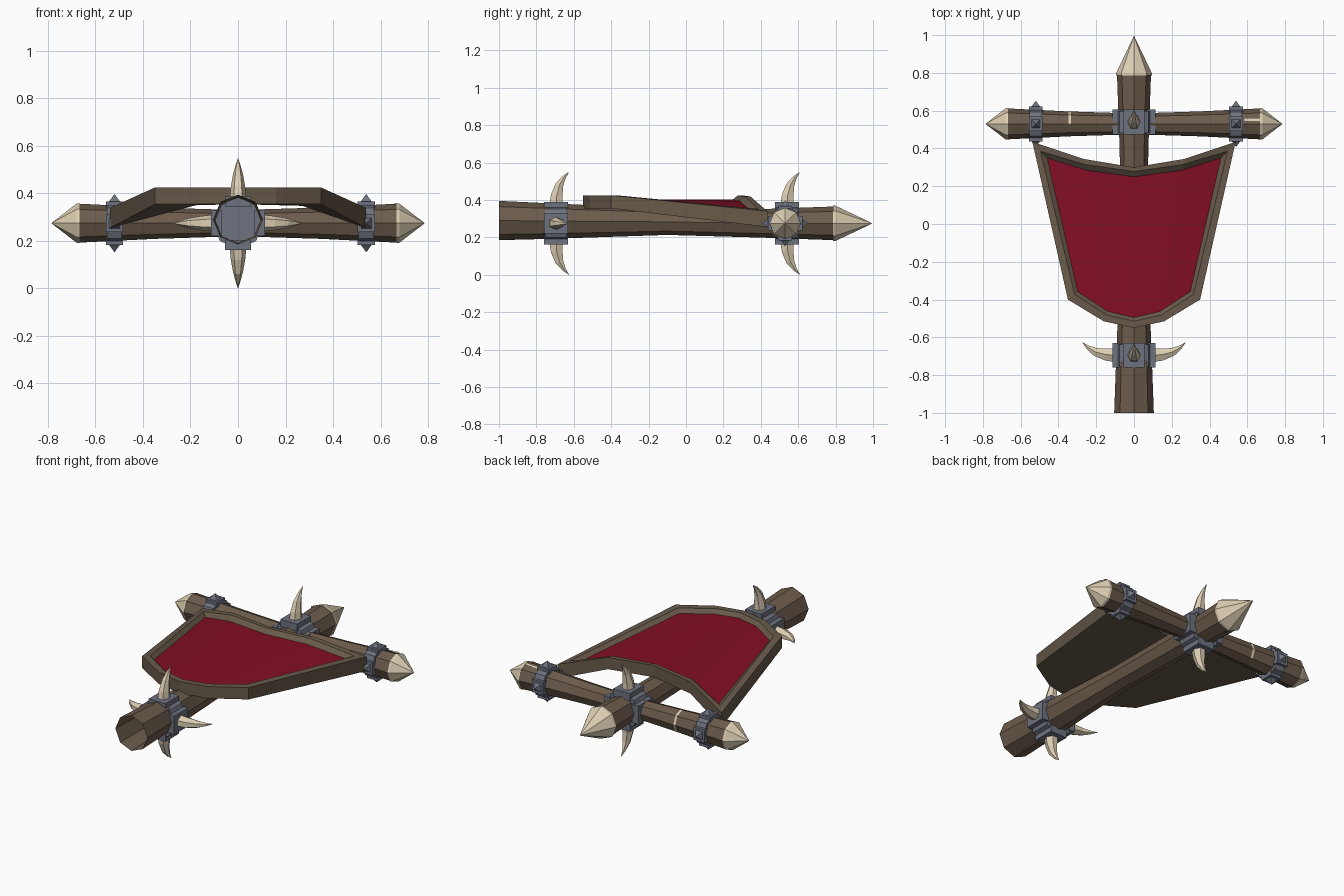
import bpy, math
from mathutils import Vector

if "Cube" in bpy.data.objects:
    bpy.data.objects.remove(bpy.data.objects["Cube"])

def mat(name, c):
    m = bpy.data.materials.new(name)
    m.diffuse_color = (*c, 1)
    m.use_nodes = True
    m.node_tree.nodes["Principled BSDF"].inputs["Base Color"].default_value = m.diffuse_color
    return m

WOOD = mat("brown wood", (0.150, 0.106, 0.072))
FRAME = mat("frame wood", (0.138, 0.102, 0.069))
RED = mat("red cloth", (0.223, 0.0044, 0.017))
METAL = mat("grey metal", (0.155, 0.170, 0.215))
BONE = mat("bone", (0.72, 0.62, 0.45))
X, Y, Z = Vector((1, 0, 0)), Vector((0, 1, 0)), Vector((0, 0, 1))
ZC = 0.275          # height of the pole axis
YB = 0.53           # y of the crossbar

def mesh(name, verts, faces, mats, idx=None):
    me = bpy.data.meshes.new(name)
    me.from_pydata([tuple(v) for v in verts], [], faces)
    for m in mats:
        me.materials.append(m)
    if idx:
        me.polygons.foreach_set("material_index", idx)
    me.update()
    ob = bpy.data.objects.new(name, me)
    bpy.context.collection.objects.link(ob)
    return ob

def tube(name, rings, material, u, w, n=8, cap0=True, cap1=True, arc=None):
    """Skin rings (centre, radius) spanned by u and w; u x w points along the tube."""
    verts, faces = [], []
    for c, r in rings:
        for k in range(n):
            a = 2 * math.pi * k / n
            verts.append(Vector(c) + r * (math.cos(a) * u + math.sin(a) * w))
    for i in range(len(rings) - 1):
        for k in (range(n) if arc is None else arc):
            k2 = (k + 1) % n
            faces.append((i*n + k, i*n + k2, (i+1)*n + k2, (i+1)*n + k))
    if cap0:
        faces.append(tuple(reversed(range(n))))
    if cap1:
        faces.append(tuple(range((len(rings)-1)*n, len(rings)*n)))
    return mesh(name, verts, faces, [material])

def along(axis, c, stations):
    return [(Vector(c) + axis * t, r) for t, r in stations]

def block(name, centre, d, axis, half_w, half_l, inner, outer, material, top=1.0):
    """Plate or pyramid sticking out along d, from inner to outer distance."""
    s = axis.cross(d)
    v = []
    for h, f in ((inner, 1.0), (outer, top)):
        for a, b in ((-1, -1), (1, -1), (1, 1), (-1, 1)):
            v.append(centre + d*h + s*(a*half_w*f) + axis*(b*half_l*f))
    f = [(0, 1, 2, 3), (7, 6, 5, 4)] + [(k, k + 4, (k+1) % 4 + 4, (k+1) % 4) for k in range(4)]
    return mesh(name, v, f, [material])

# Pole: open at the front end, slimmer in the middle, bone tip at the back
pole = tube("pole", [((0, -1, ZC + .015), .105), ((0, -.7, ZC + .012), .094),
                     ((0, -.1, ZC + .008), .07), ((0, .4, ZC), .076), ((0, .79, ZC), .09)],
            WOOD, Z, X, cap0=False)
tube("pole_tip", along(Y, (0, 0, ZC), [(.785, .096), (.80, .094), (.995, .001)]), BONE, Z, X)

# Crossbar with bone tips
BAR = [(-.67, .082), (-.35, .066), (0, .055), (.35, .066), (.67, .082)]
tube("crossbar", along(X, (0, YB, ZC), BAR), WOOD, Y, Z)
for s in (-1, 1):
    st = [(.668, .084), (.68, .082), (.785, .001)]
    if s < 0:
        st = [(-t, r) for t, r in reversed(st)]
    tube("crossbar_tip", along(X, (0, YB, ZC), st), BONE, Y, Z)

# Pale chips in the crossbar
tube("chip_left", along(X, (0, YB, ZC), [(-.348, .068), (-.334, .067)]), BONE, Y, Z,
     cap0=False, cap1=False, arc=(7, 0, 1))
tube("chip_right", along(X, (0, YB, ZC), [(.585, .079), (.668, .084)]), BONE, Y, Z, n=32,
     cap0=False, cap1=False, arc=(6,))

# Horn curving back towards +y
def horn(c, d):
    path = [(.09, 0, .043), (.15, .004, .036), (.205, .018, .025), (.245, .042, .012), (.273, .068, .001)]
    pts = [c + d*h + Y*o for h, o, r in path]
    s = Y.cross(d)
    n, verts, faces = 6, [], []
    for i, p in enumerate(pts):
        t = (pts[min(i+1, 4)] - pts[max(i-1, 0)]).normalized()
        w = t.cross(s)
        for k in range(n):
            a = 2 * math.pi * k / n
            verts.append(p + path[i][2] * (math.cos(a)*s*.85 + math.sin(a)*w))
    for i in range(4):
        for k in range(n):
            k2 = (k + 1) % n
            faces.append((i*n + k, i*n + k2, (i+1)*n + k2, (i+1)*n + k))
    mesh("horn", verts, faces, [BONE])

# Pole clamps: octagonal band, four plates, horns
for y, dirs in ((-.695, (Z, -Z, X, -X)), (.54, (Z, -Z))):
    c = Vector((0, y, ZC))
    tube("clamp_band", along(Y, c, [(-.058, .107), (.058, .107)]), METAL, Z, X)
    for d in (Z, -Z, X, -X):
        block("clamp_plate", c, d, Y, .055, .065, .07, .113, METAL)
    for d in dirs:
        horn(c, d)

# Crossbar end bands with pyramid studs
for x in (-.52, .54):
    c = Vector((x, YB, ZC))
    tube("end_band", along(X, c, [(-.032, .09), (.032, .09)]), METAL, Y, Z)
    for d in (Z, -Z, Y, -Y):
        block("end_plate", c, d, X, .038, .036, .06, .092, METAL)
        block("stud", c, d, X, .024, .024, .09, .122, METAL, top=.02)

# Banner: matching top and bottom columns, mirrored from half profiles
def columns(top, bottom):
    full = lambda h: [Vector((-x, y, z)) for x, y, z in reversed(h[1:])] + [Vector(p) for p in h]
    return full(top) + full(bottom)[::-1]     # closed loop of 10 points

outer = columns([(0, .30, .425), (.27, .345, .418), (.538, .435, .34)],
                [(0, -.55, .425), (.16, -.515, .425), (.35, -.40, .425)])
rim = columns([(0, .278, .425), (.26, .315, .418), (.495, .385, .352)],
              [(0, -.515, .425), (.145, -.482, .425), (.315, -.372, .425)])
cloth = columns([(0, .25, .402), (.255, .285, .395), (.46, .35, .34)],
                [(0, -.495, .402), (.137, -.463, .402), (.298, -.358, .402)])
under = [p - Z * (.07 + .015 * (abs(p.x) > .5)) for p in outer]

loops = [under, outer, rim, cloth]
verts = [p for l in loops for p in l]
faces = []
for i in range(3):
    for k in range(10):
        k2 = (k + 1) % 10
        faces.append((i*10 + k2, i*10 + k, (i+1)*10 + k, (i+1)*10 + k2))
faces += [(k, k + 1, 8 - k, 9 - k) for k in range(4)]          # underside
mesh("banner_frame", verts, faces, [FRAME])
mesh("banner_cloth", cloth, [(9 - k, 8 - k, k + 1, k) for k in range(4)], [RED])
